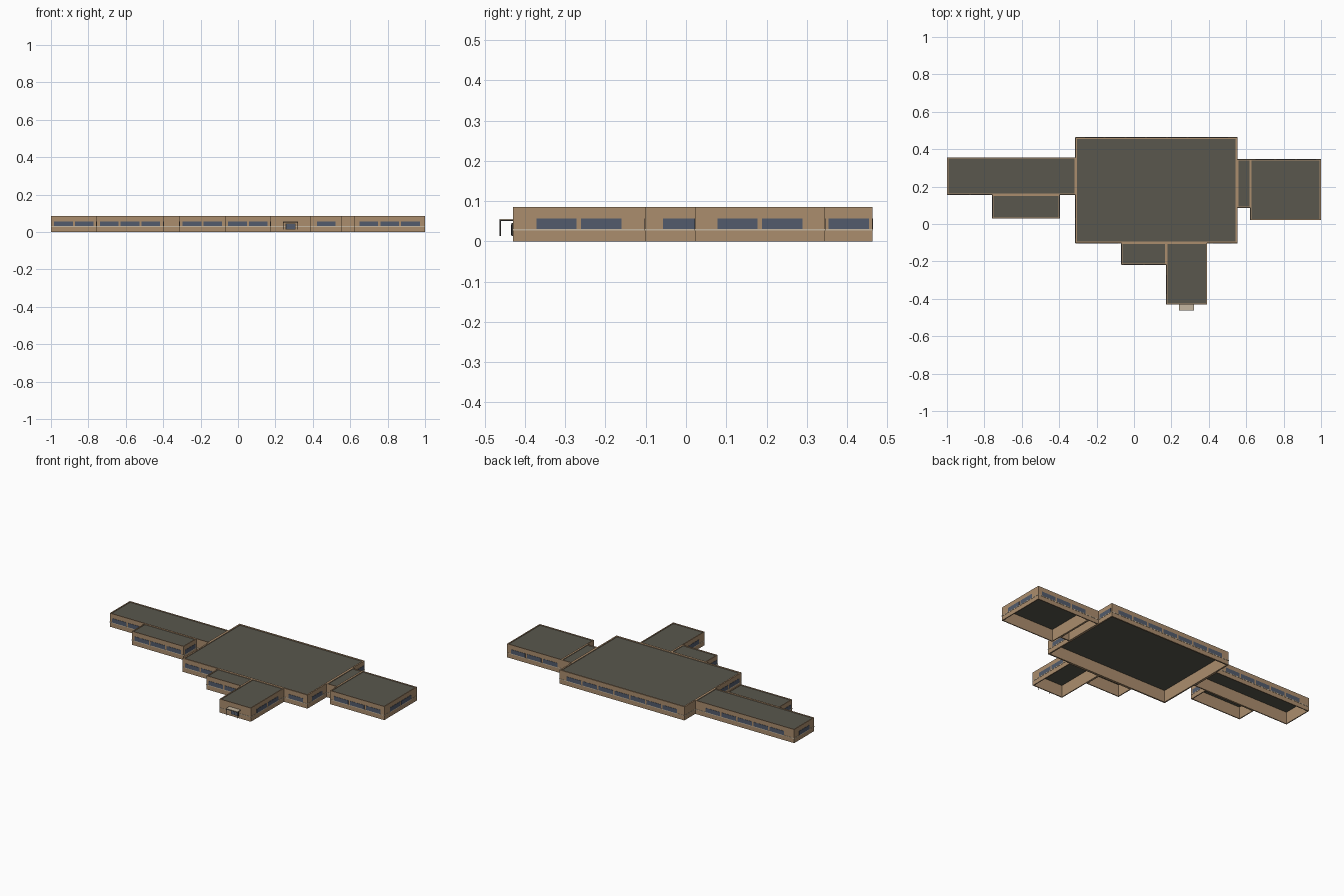
import bpy, bmesh

cube = bpy.data.objects.get("Cube")
if cube:
    bpy.data.objects.remove(cube, do_unlink=True)


def material(name, rgb):
    m = bpy.data.materials.new(name)
    m.use_nodes = True
    m.diffuse_color = (*rgb, 1)
    m.node_tree.nodes["Principled BSDF"].inputs["Base Color"].default_value = (*rgb, 1)
    return m


TAN = material("tan brick", (0.41, 0.27, 0.155))
ROOF = material("grey roof", (0.10, 0.095, 0.075))
GLASS = material("blue grey glass", (0.085, 0.105, 0.15))
STONE = material("pale stone", (0.56, 0.47, 0.35))
DARK = material("dark metal", (0.03, 0.028, 0.025))


def boxes(name, mat, items):
    """One object made of axis-aligned boxes (x0, x1, y0, y1, z0, z1)."""
    bm = bmesh.new()
    for x0, x1, y0, y1, z0, z1 in items:
        geom = bmesh.ops.create_cube(bm, size=1)
        for v in geom["verts"]:
            v.co = (x1 if v.co.x > 0 else x0,
                    y1 if v.co.y > 0 else y0,
                    z1 if v.co.z > 0 else z0)
    mesh = bpy.data.meshes.new(name)
    bm.to_mesh(mesh)
    bm.free()
    mesh.materials.append(mat)
    ob = bpy.data.objects.new(name, mesh)
    bpy.context.collection.objects.link(ob)
    return ob


HEIGHT, PROUD = 0.085, 0.0015
PANE, PITCH = 0.1, 0.111

# Footprints: x0, x1, y0, y1
blocks = {
    "main_hall": (-0.313, 0.553, -0.102, 0.463),
    "west_wing": (-0.9985, -0.313, 0.157, 0.355),
    "west_annex": (-0.757, -0.398, 0.03, 0.157),
    "east_link": (0.553, 0.623, 0.088, 0.345),
    "east_block": (0.623, 0.9985, 0.022, 0.345),
    "south_annex": (-0.067, 0.173, -0.217, -0.102),
    "south_wing": (0.173, 0.39, -0.43, -0.102),
}


def exposed(name, axis, side):
    """Stretches of one wall that no neighbouring block touches."""
    b = blocks[name]
    along = 2 - 2 * axis
    spans = [(b[along], b[along + 1])]
    for other, o in blocks.items():
        if other == name or o[2 * axis + 1 - side] != b[2 * axis + side]:
            continue
        lo, hi = o[along], o[along + 1]
        cut = []
        for s, e in spans:
            if hi <= s or lo >= e:
                cut.append((s, e))
            else:
                cut += [p for p in ((s, lo), (hi, e)) if p[1] - p[0] > 0.001]
        spans = cut
    return spans


def plate(b, axis, side, s, e, z0, z1):
    """Thin plate lying on a wall."""
    c = b[2 * axis + side]
    if axis == 0:
        return (c - PROUD, c + PROUD, s, e, z0, z1)
    return (s, e, c - PROUD, c + PROUD, z0, z1)


for name, b in blocks.items():
    x0, x1, y0, y1 = b
    t = 0.009 if name == "main_hall" else 0.006
    # Four walls rising into a parapet, open underneath
    boxes(name + "_walls", TAN, [
        (x0, x1, y0, y0 + t, 0, HEIGHT), (x0, x1, y1 - t, y1, 0, HEIGHT),
        (x0, x0 + t, y0 + t, y1 - t, 0, HEIGHT),
        (x1 - t, x1, y0 + t, y1 - t, 0, HEIGHT)])
    # Flat roof just below the parapet top
    boxes(name + "_roof", ROOF, [(x0 + t, x1 - t, y0 + t, y1 - t, 0.075, 0.081)])

    # Sill band and evenly spaced windows on every exposed wall
    panes, bands = [], []
    for axis in (0, 1):
        for side in (0, 1):
            for s, e in exposed(name, axis, side):
                bands.append(plate(b, axis, side, s, e, 0.027, 0.031))
                if name == "south_wing" and axis == 1:
                    continue
                n = int((e - s) / 0.115)
                for i in range(n):
                    mid = (s + e) / 2 + (i - (n - 1) / 2) * PITCH
                    panes.append(plate(b, axis, side, mid - PANE / 2, mid + PANE / 2,
                                       0.031, 0.057))
    boxes(name + "_sill_band", STONE, bands)
    if panes:
        boxes(name + "_windows", GLASS, panes)

# Entrance: framed door, canopy and two slim posts
front = blocks["south_wing"][2]
boxes("door_frame", DARK, [(0.254, 0.308, front - 0.003, front, 0.013, 0.046)])
boxes("door_glass", GLASS, [(x, x + 0.022, front - 0.004, front, 0.016, 0.042)
                            for x in (0.258, 0.282)])
boxes("canopy", STONE, [(0.24, 0.32, -0.463, front, 0.053, 0.056)])
boxes("canopy_edge", DARK, [(0.24, 0.32, -0.463, front, 0.051, 0.053)])
boxes("canopy_posts", DARK, [(x, x + 0.003, -0.463, -0.46, 0.013, 0.052)
                             for x in (0.24, 0.317)])
